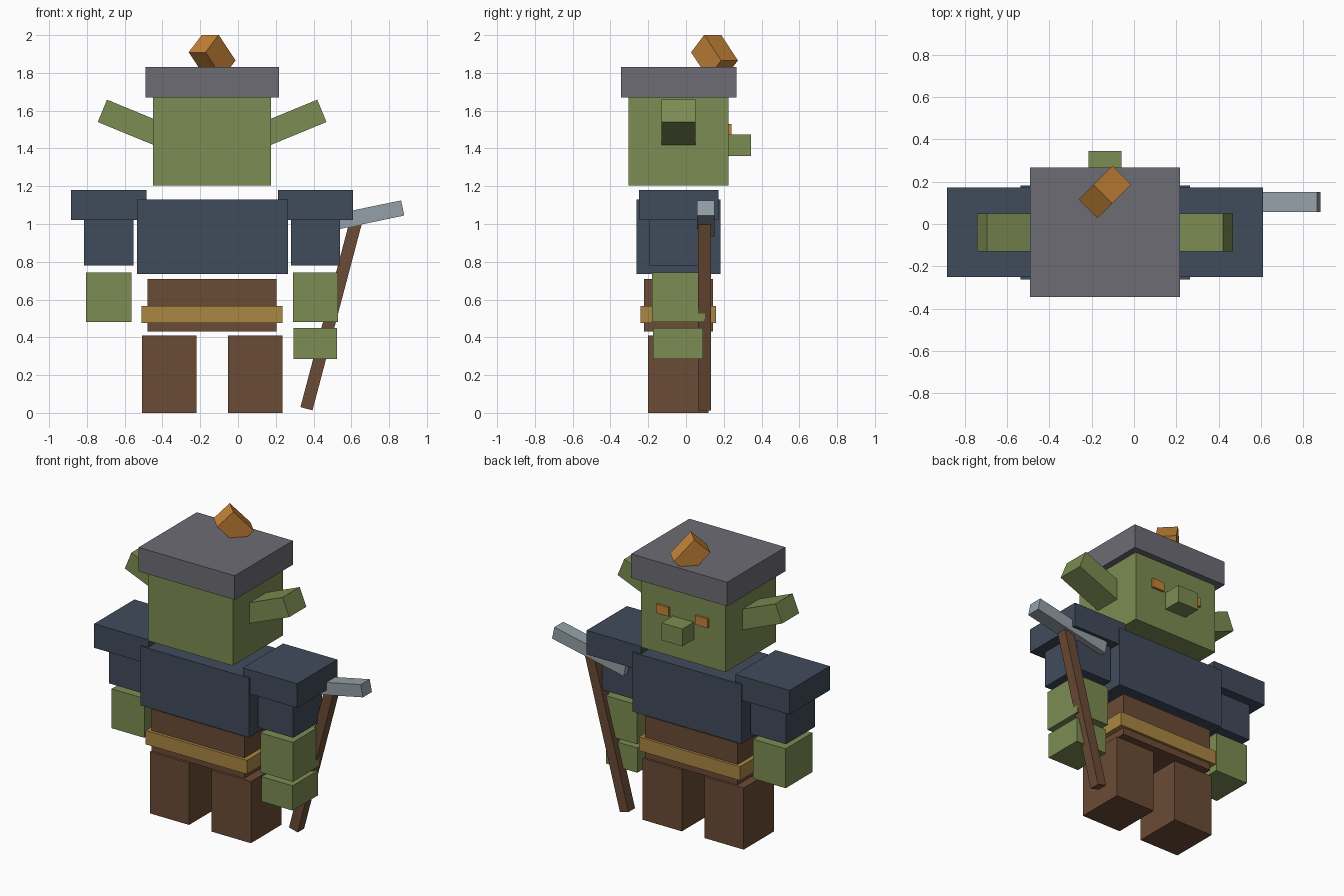
import bpy, bmesh, math
from mathutils import Matrix, Vector

if "Cube" in bpy.data.objects:
    bpy.data.objects.remove(bpy.data.objects["Cube"])


def material(name, r, g, b):
    lin = [((c / 255 + 0.055) / 1.055) ** 2.4 for c in (r, g, b)]
    m = bpy.data.materials.new(name)
    m.diffuse_color = (*lin, 1)
    m.use_nodes = True
    m.node_tree.nodes["Principled BSDF"].inputs["Base Color"].default_value = m.diffuse_color
    return m


GREEN = material("green skin", 124, 140, 82)
NAVY = material("navy cloth", 64, 75, 91)
BROWN = material("brown leather", 107, 75, 53)
OCHRE = material("ochre belt", 170, 134, 67)
GREY = material("grey cap", 109, 108, 117)
ORANGE = material("orange", 196, 131, 56)
STEEL = material("steel", 148, 160, 167)


def block(name, size, mat, matrix):
    bm = bmesh.new()
    bmesh.ops.create_cube(bm, size=1, matrix=matrix @ Matrix.Diagonal((*size, 1)))
    mesh = bpy.data.meshes.new(name)
    bm.to_mesh(mesh)
    bm.free()
    mesh.materials.append(mat)
    ob = bpy.data.objects.new(name, mesh)
    bpy.context.collection.objects.link(ob)
    return ob


def box(name, mat, x, y, z):
    """Upright box from its (min, max) range on each axis."""
    spans = (x, y, z)
    return block(name, [b - a for a, b in spans], mat,
                 Matrix.Translation([(a + b) / 2 for a, b in spans]))


def beam(name, mat, start, end, width, thick, y):
    """Box running between two points in the xz plane."""
    (x0, z0), (x1, z1) = start, end
    turn = Matrix.Rotation(-math.atan2(z1 - z0, x1 - x0), 4, 'Y')
    place = Matrix.Translation(((x0 + x1) / 2, y, (z0 + z1) / 2))
    return block(name, (math.hypot(x1 - x0, z1 - z0), width, thick), mat, place @ turn)


CX = -0.137  # symmetry line of the body

# Head, cap and nose
box("head", GREEN, (-0.45, 0.175), (-0.305, 0.225), (1.205, 1.68))
box("cap", GREY, (-0.49, 0.217), (-0.345, 0.267), (1.67, 1.83))
box("nose", GREEN, (-0.215, -0.06), (0.2, 0.345), (1.36, 1.475))

# Torso, waist and belt
box("torso", NAVY, (-0.535, 0.265), (-0.262, 0.182), (0.735, 1.13))
box("waist", BROWN, (-0.48, 0.203), (-0.222, 0.143), (0.43, 0.71))
box("belt", OCHRE, (-0.51, 0.235), (-0.242, 0.16), (0.475, 0.567))

# Paired parts, given as distances from the symmetry line
pairs = [
    ("eye", ORANGE, (0.098, 0.19), (0.21, 0.24), (1.47, 1.53)),
    ("shoulder", NAVY, (0.348, 0.747), (-0.25, 0.173), (1.02, 1.18)),
    ("upper_arm", NAVY, (0.417, 0.678), (-0.192, 0.112), (0.78, 1.03)),
    ("forearm", GREEN, (0.427, 0.667), (-0.18, 0.1), (0.48, 0.742)),
    ("leg", BROWN, (0.083, 0.372), (-0.2, 0.12), (0.0, 0.41)),
]
for side, s in (("right", 1), ("left", -1)):
    for name, mat, x, y, z in pairs:
        box(f"{side}_{name}", mat, sorted(CX + s * d for d in x), y, z)
    beam(f"{side}_ear", GREEN, (CX + s * 0.27, 1.471), (CX + s * 0.581, 1.599),
         0.18, 0.128, -0.04)

# Single hand holding the pick
box("right_hand", GREEN, (0.295, 0.525), (-0.175, 0.09), (0.285, 0.45))
beam("pick_handle", BROWN, (0.3625, 0.022), (0.625, 1.015), 0.068, 0.066, 0.098)
beam("pick_head", STEEL, (0.345, 0.975), (0.872, 1.085), 0.094, 0.082, 0.104)

# Tilted tuft on the cap
across = Vector((1, -1, 0)).normalized()
along = Vector((0.089, 0.089, -0.135)).normalized()
normal = across.cross(along)
turn = Matrix((across, along, normal)).transposed().to_4x4()
block("tuft", (0.126, 0.185, 0.135), ORANGE,
      Matrix.Translation((CX, 0.151, 1.8875)) @ turn)
